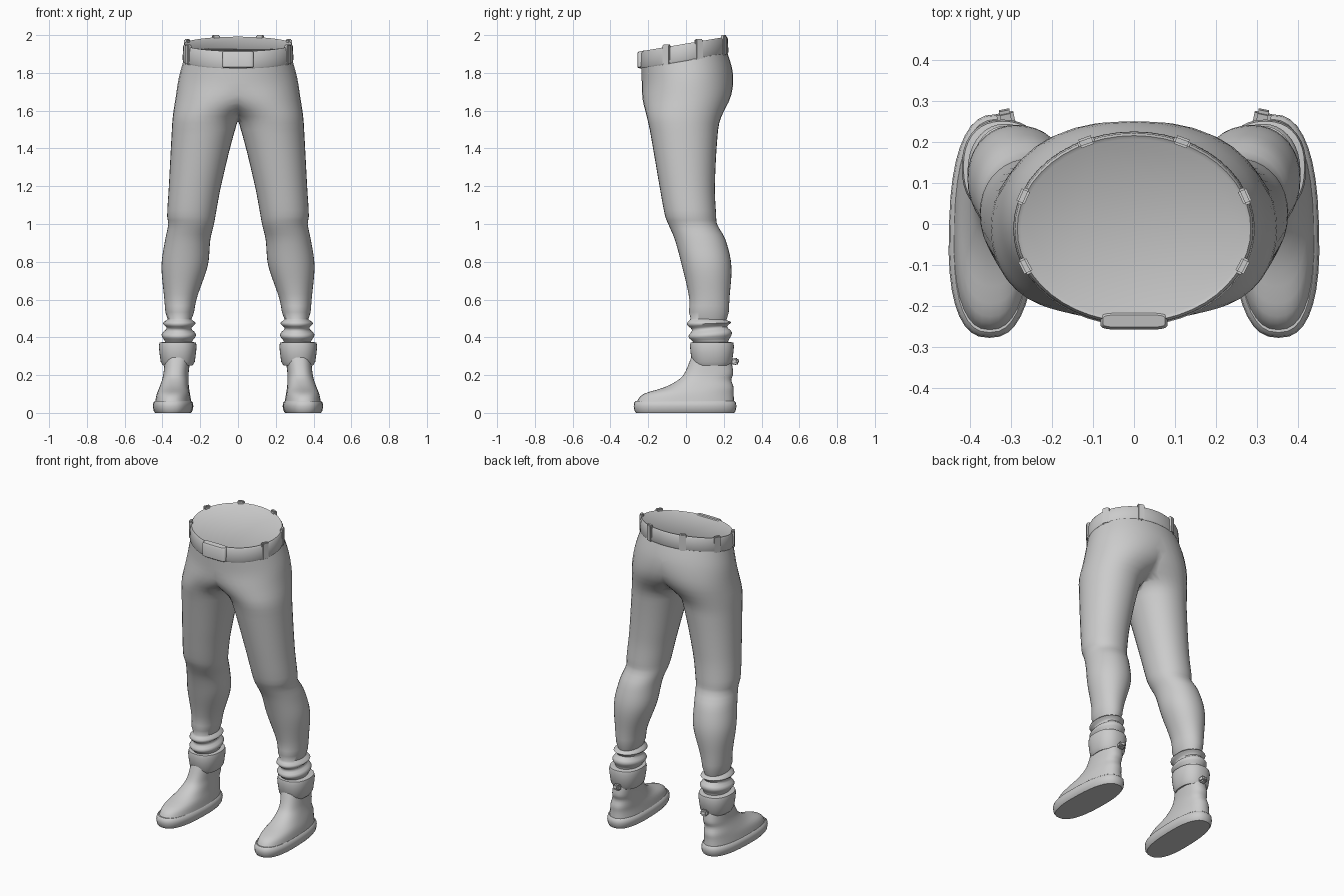
import bpy, bmesh, math
from mathutils import Matrix, Euler

if "Cube" in bpy.data.objects:
    bpy.data.objects.remove(bpy.data.objects["Cube"])

cloth = bpy.data.materials.new("plain grey")
cloth.diffuse_color = (0.6, 0.6, 0.6, 1)
cloth.use_nodes = True
cloth.node_tree.nodes["Principled BSDF"].inputs["Base Color"].default_value = cloth.diffuse_color
TILT = 0.17  # slope of the waistline, higher at the back


def spow(v, p):
    return math.copysign(abs(v) ** p, v)


def finish(bm, name, angle=40, mirror=False, bisect=False):
    me = bpy.data.meshes.new(name)
    bm.to_mesh(me)
    bm.free()
    obj = bpy.data.objects.new(name, me)
    bpy.context.collection.objects.link(obj)
    me.materials.append(cloth)
    for o in bpy.context.selected_objects:
        o.select_set(False)
    bpy.context.view_layer.objects.active = obj
    obj.select_set(True)
    bpy.ops.object.shade_smooth_by_angle(angle=math.radians(angle))
    if mirror:
        m = obj.modifiers.new("Mirror", 'MIRROR')
        m.use_bisect_axis[0] = bisect
        m.use_clip = True
        m.merge_threshold = 0.002


def loft(name, rings, n=36, power=2.0, toe_out=0.0, tilt=lambda z: 0.0, **kw):
    """Rings are (z, x_in, x_out, y_front, y_back), stacked upwards."""
    bm = bmesh.new()
    loops = []
    for z, xi, xo, yf, yb in rings:
        loop = []
        for i in range(n):
            a = 2 * math.pi * i / n
            x = (xi + xo) / 2 + (xo - xi) / 2 * spow(math.cos(a), 2 / power)
            y = (yf + yb) / 2 + (yb - yf) / 2 * spow(math.sin(a), 2 / power)
            loop.append(bm.verts.new((x - toe_out * y, y, z + tilt(z) * y)))
        loops.append(loop)
    for a, b in zip(loops, loops[1:]):
        for i in range(n):
            j = (i + 1) % n
            bm.faces.new((a[i], a[j], b[j], b[i]))
    bm.faces.new(loops[0][::-1])
    bm.faces.new(loops[-1])
    finish(bm, name, **kw)


def smooth_rings(keys, step):
    """Fill in rings along a smooth curve through the key rings."""
    def slope(i, k):
        a, b = keys[max(i - 1, 0)], keys[min(i + 1, len(keys) - 1)]
        return (b[k] - a[k]) / (b[0] - a[0])
    out = []
    for i, (p, q) in enumerate(zip(keys, keys[1:])):
        h = q[0] - p[0]
        count = max(2, round(h / step(p[0])))
        for s in range(count):
            t = s / count
            ring = [p[0] + h * t]
            for k in range(1, 5):
                ring.append((2*t**3 - 3*t*t + 1) * p[k] + (3*t*t - 2*t**3) * q[k]
                            + h * ((t**3 - 2*t*t + t) * slope(i, k) + (t**3 - t*t) * slope(i + 1, k)))
            out.append(ring)
    return out + [list(keys[-1])]


def offset_rings(base, steps):
    """Rings from one outline (x_in, x_out, y_front, y_back) as (z, inset) steps."""
    xi, xo, yf, yb = base
    return [(z, xi + d, xo - d, yf + d, yb - d) for z, d in steps]


def block(name, loc, size, rot, bevel):
    bm = bmesh.new()
    bmesh.ops.create_cube(bm, size=1, matrix=Matrix.Diagonal((*size, 1)))
    bmesh.ops.bevel(bm, geom=bm.edges[:], offset=bevel, segments=2, affect='EDGES')
    bm.transform(Matrix.Translation(loc) @ Euler(rot).to_matrix().to_4x4())
    finish(bm, name, mirror=True)


# Trousers: one leg and half the hips, joined at the centre plane
leg = smooth_rings([
    (0.36, .232, .398, .030, .235),
    (0.50, .235, .384, .014, .226),
    (0.60, .220, .390, .018, .230),
    (0.78, .160, .405, -.022, .240),
    (0.92, .146, .385, -.060, .208),
    (1.00, .127, .369, -.094, .164),
    (1.04, .120, .375, -.110, .160),
    (1.20, .090, .366, -.140, .153),
    (1.50, .015, .350, -.192, .170),
    (1.57, -.020, .345, -.208, .188),
    (1.67, -.190, .330, -.229, .240),
    (1.77, -.310, .314, -.234, .248),
    (1.88, -.285, .285, -.235, .215),
], lambda z: .011 if z < .5 else .03)
for r in leg:  # bunched folds above the ankle
    if r[0] < .51:
        puff = .012 * math.cos(math.tau * (r[0] - .402) / .068)
        r[1:] = [r[1] - puff, r[2] + puff, r[3] - puff, r[4] + puff]


def waist_tilt(z):
    if z < .51:
        return .1 * math.sin(25 * (z - .36))
    return TILT * min(1, max(0, (z - 1.58) / .27))


loft("trousers", leg, power=2.1, tilt=waist_tilt, angle=60, mirror=True, bisect=True)

# Folded cuffs at the ankles
loft("cuff", offset_rings((.219, .419, .021, .254), [
    (.255, .034), (.25, .022), (.27, .01), (.32, .003), (.355, 0), (.372, .004), (.376, .025)]),
    power=2.3, mirror=True)
block("heel_tab", (.312, .258, .272), (.042, .04, .035), (.2, 0, -.2), .008)

# Boots: sole and upper
loft("sole", offset_rings((.237, .450, -.277, .267), [
    (0, .012), (.012, .004), (.035, 0), (.055, .003), (.064, .013)]),
    power=2.5, toe_out=.03, mirror=True)
loft("boot", smooth_rings([
    (0.05, .246, .440, -.266, .256),
    (0.10, .255, .430, -.225, .252),
    (0.135, .262, .418, -.115, .252),
    (0.175, .265, .405, -.040, .240),
    (0.21, .265, .398, -.008, .250),
    (0.30, .255, .390, .030, .235),
], lambda z: .013), power=2.4, toe_out=.03, angle=60, mirror=True)

# Belt with a closed, slightly sunken top
loft("belt", offset_rings((-.294, .294, -.248, .225), [
    (1.872, .026), (1.864, .004), (1.872, 0), (1.945, .004), (1.955, .010), (1.950, .019)]),
    n=48, tilt=lambda z: TILT)

# Belt loops around the waist, and the wide front plate
cy, rx, ry = -.012, .287, .232
for name, deg in (("side_loop", 20), ("rear_loop", 66), ("front_side_loop", -23)):
    a = math.radians(deg)
    x, y = rx * math.cos(a), cy + ry * math.sin(a)
    facing = math.atan2(math.sin(a) / ry, math.cos(a) / rx)
    block(name, (x, y, 1.913 + TILT * y), (.022, .042, .108), (0, 0, facing), .005)
loft("front_plate", offset_rings((-.082, .082, -.257, -.215), [
    (1.868, .006), (1.874, 0), (1.948, 0), (1.956, .006)]),
    n=32, power=5, tilt=lambda z: TILT)
